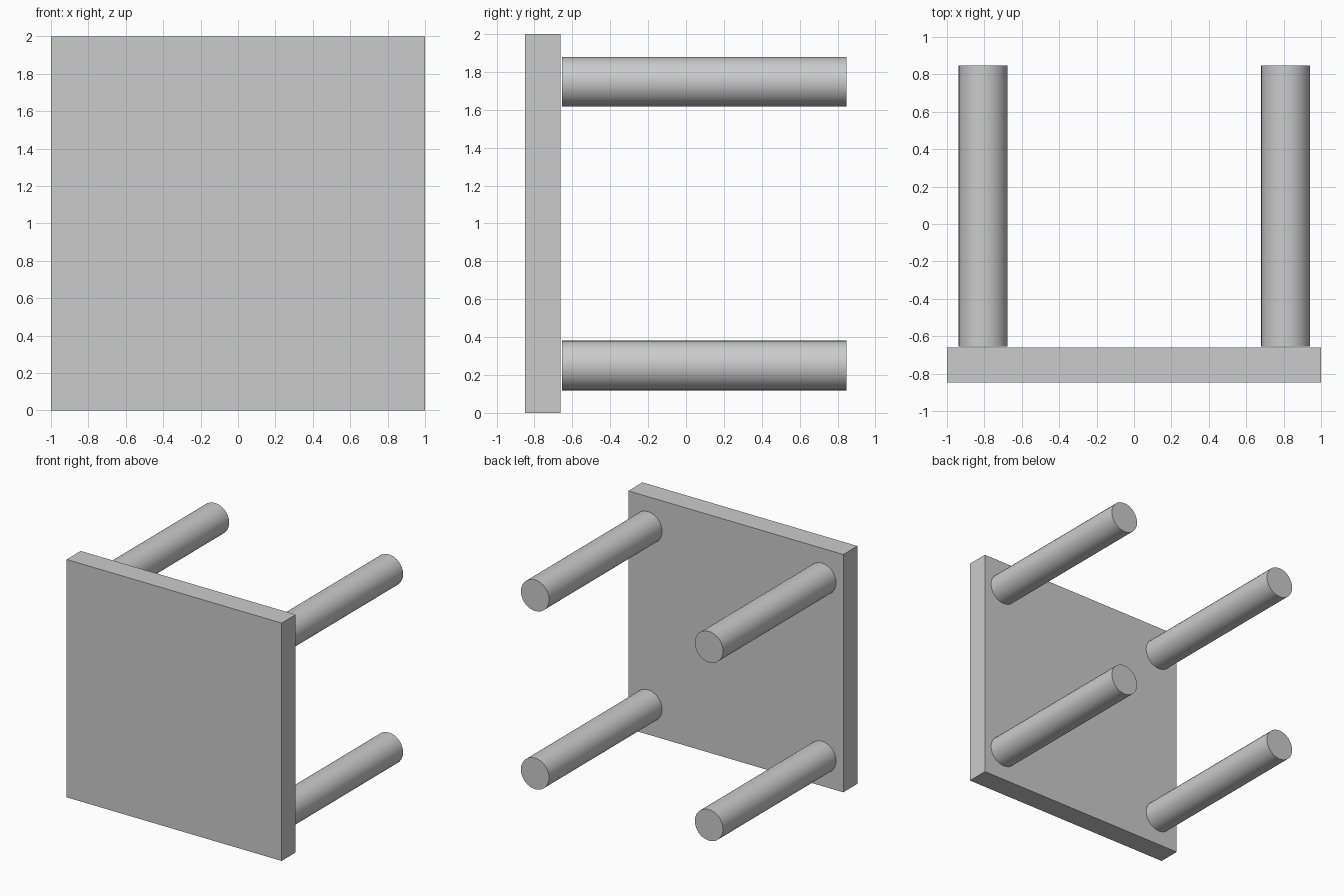
import bpy, math

if "Cube" in bpy.data.objects:
    bpy.data.objects.remove(bpy.data.objects["Cube"])

# single plain grey
grey = bpy.data.materials.new("plain grey")
grey.diffuse_color = (0.6, 0.6, 0.6, 1)
grey.use_nodes = True
grey.node_tree.nodes["Principled BSDF"].inputs["Base Color"].default_value = grey.diffuse_color

# square table top, standing upright at the front
bpy.ops.mesh.primitive_cube_add(size=1, location=(0, -0.755, 1))
top = bpy.context.object
top.name = "table_top"
top.scale = (2, 0.187, 2)
bpy.ops.object.transform_apply(location=False, rotation=False, scale=True)
top.data.materials.append(grey)


# four round legs pointing backwards, a hair clear of the top
def leg(name, x, z):
    bpy.ops.mesh.primitive_cylinder_add(
        vertices=32, radius=0.131, depth=1.502,
        location=(x, 0.097, z), rotation=(math.pi / 2, 0, 0))
    obj = bpy.context.object
    obj.name = name
    obj.data.materials.append(grey)
    bpy.ops.object.shade_smooth_by_angle(angle=math.radians(30))


for side, x in (("left", -0.807), ("right", 0.811)):
    for level, z in (("lower", 0.25), ("upper", 1.748)):
        leg(f"{level}_{side}_leg", x, z)
